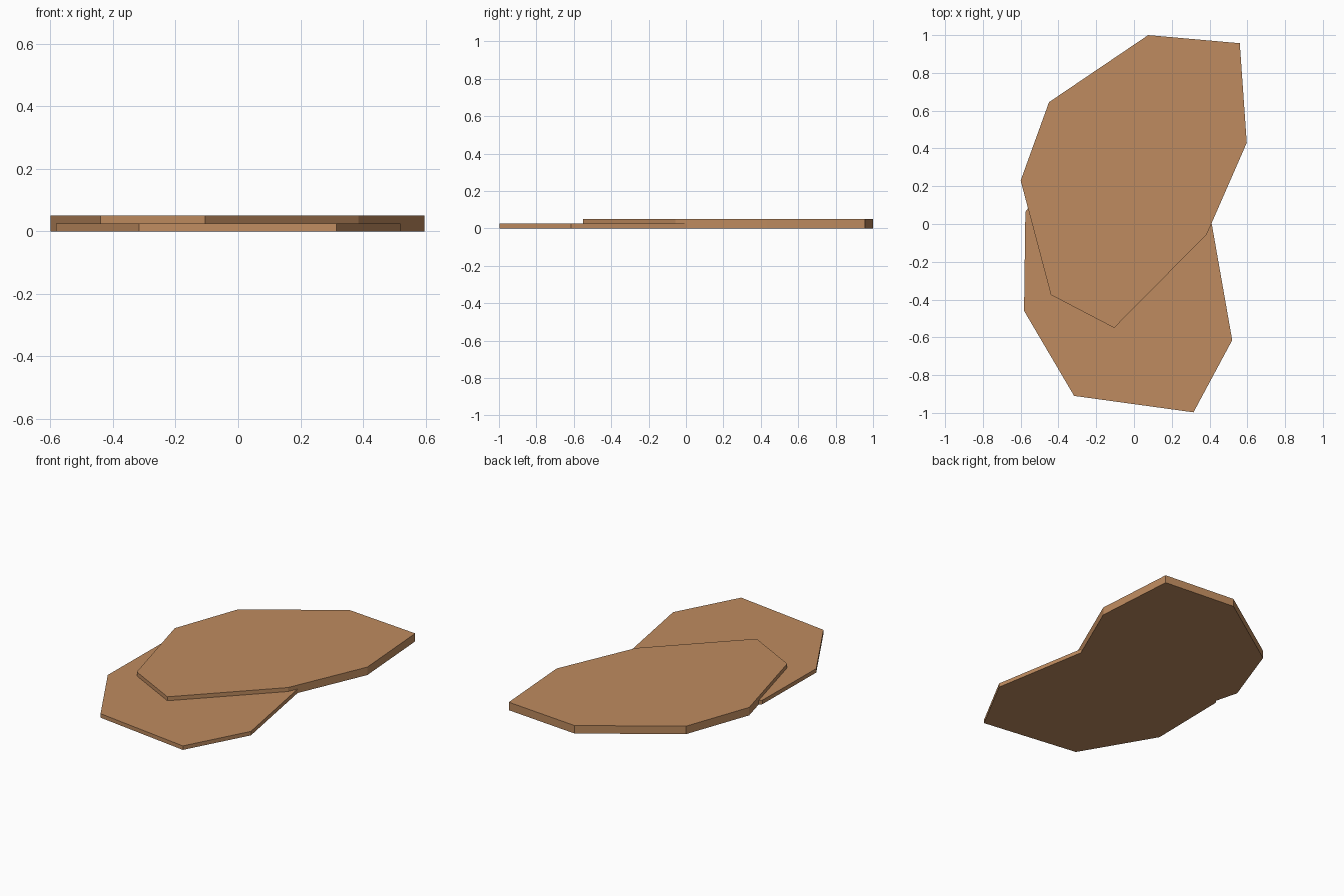
import bpy
import bmesh

cube = bpy.data.objects.get("Cube")
if cube:
    bpy.data.objects.remove(cube, do_unlink=True)

# Single flat earthy brown
brown = bpy.data.materials.new("earth_brown")
brown.use_nodes = True
colour = (0.52, 0.26, 0.115, 1)
brown.diffuse_color = colour
bsdf = brown.node_tree.nodes["Principled BSDF"]
bsdf.inputs["Base Color"].default_value = colour
bsdf.inputs["Roughness"].default_value = 1


def slab(name, outline, height):
    """Extrude a counter-clockwise outline from the ground up."""
    bm = bmesh.new()
    base = bm.faces.new([bm.verts.new((x, y, 0)) for x, y in outline])
    top = bmesh.ops.extrude_face_region(bm, geom=[base], use_keep_orig=True)
    moved = [v for v in top["geom"] if isinstance(v, bmesh.types.BMVert)]
    bmesh.ops.translate(bm, verts=moved, vec=(0, 0, height))
    bmesh.ops.recalc_face_normals(bm, faces=bm.faces)
    mesh = bpy.data.meshes.new(name)
    bm.to_mesh(mesh)
    bm.free()
    mesh.materials.append(brown)
    obj = bpy.data.objects.new(name, mesh)
    bpy.context.collection.objects.link(obj)
    return obj


# Thick rear patch, overlapping the front one
slab("rear_patch", [
    (0.075, 1.0), (-0.45, 0.645), (-0.6, 0.23), (-0.44, -0.375),
    (-0.105, -0.55), (0.385, -0.055), (0.597, 0.43), (0.56, 0.957),
], 0.05)

# Thin front patch, its far end buried in the rear one
slab("front_patch", [
    (0.41, 0.01), (0.2, 0.38), (-0.3, 0.42), (-0.575, 0.065),
    (-0.582, -0.46), (-0.317, -0.91), (0.315, -0.997), (0.52, -0.615),
], 0.025)
